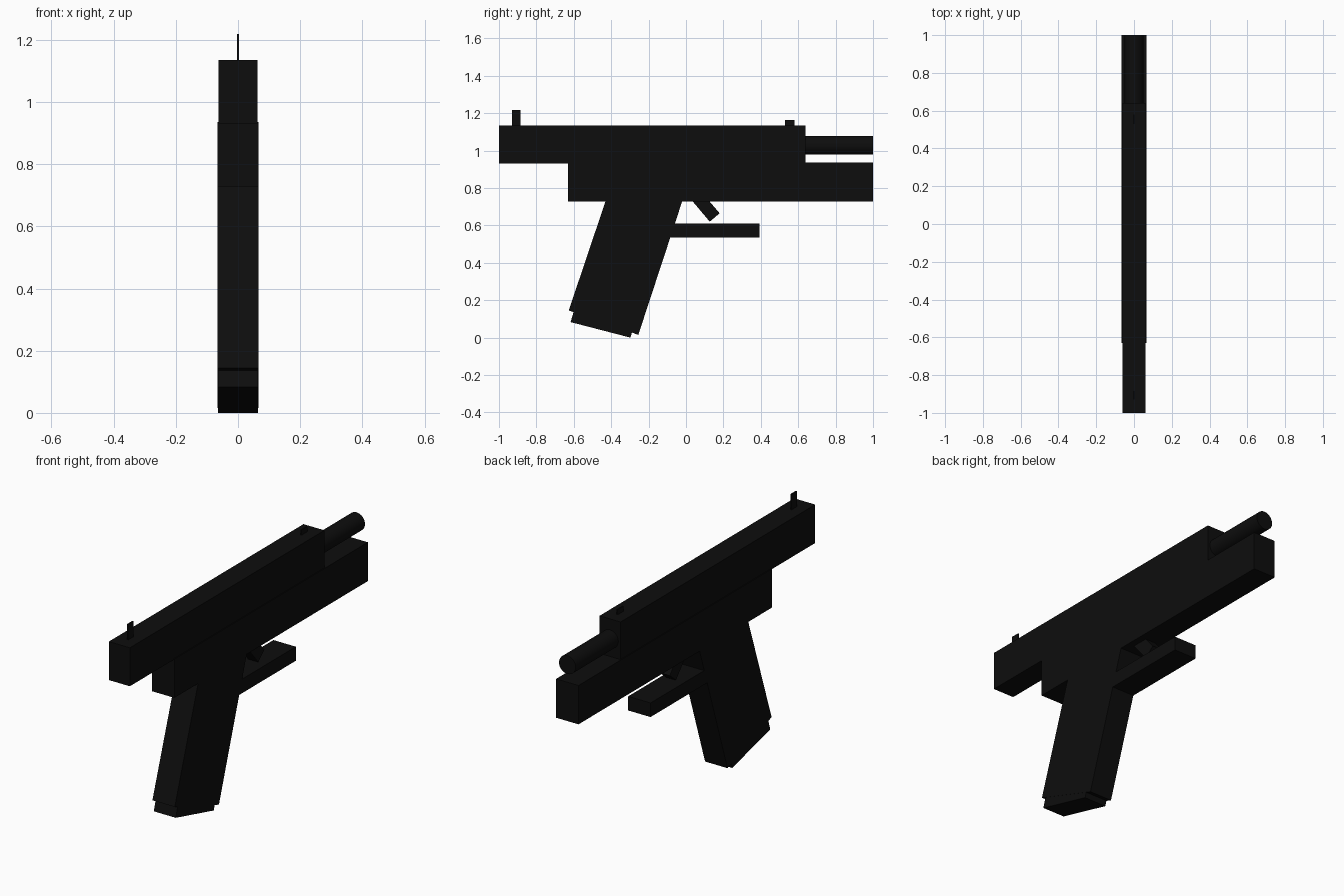
import bpy, bmesh, math

cube = bpy.data.objects.get("Cube")
if cube:
    bpy.data.objects.remove(cube, do_unlink=True)

# Single near-black finish
black = bpy.data.materials.new("matte_black")
black.use_nodes = True
colour = (0.004, 0.004, 0.004, 1)
black.diffuse_color = colour
black.node_tree.nodes["Principled BSDF"].inputs["Base Color"].default_value = colour


def plate(name, profile, half_width):
    """Extrude a (y, z) side profile symmetrically across x."""
    bm = bmesh.new()
    face = bm.faces.new([bm.verts.new((-half_width, y, z)) for y, z in profile])
    out = bmesh.ops.extrude_face_region(bm, geom=[face])
    moved = [v for v in out["geom"] if isinstance(v, bmesh.types.BMVert)]
    bmesh.ops.translate(bm, verts=moved, vec=(2 * half_width, 0, 0))
    bmesh.ops.recalc_face_normals(bm, faces=bm.faces)
    mesh = bpy.data.meshes.new(name)
    bm.to_mesh(mesh)
    bm.free()
    mesh.materials.append(black)
    obj = bpy.data.objects.new(name, mesh)
    bpy.context.collection.objects.link(obj)
    return obj


def box(name, y0, y1, z0, z1, half_width):
    return plate(name, [(y0, z0), (y1, z0), (y1, z1), (y0, z1)], half_width)


# Upper and lower body
box("slide", -1, 0.64, 0.93, 1.135, 0.062)
box("frame", -0.63, 1, 0.728, 0.935, 0.066)

# Slanted grip with the magazine base poking out below
plate("grip", [(-0.43, 0.73), (-0.02, 0.73), (-0.255, 0.015), (-0.627, 0.145)], 0.066)
plate("magazine_base", [(-0.60, 0.14), (-0.617, 0.083), (-0.297, 0.0), (-0.28, 0.06)], 0.065)

# Trigger and its guard bar
plate("trigger", [(0.03, 0.735), (0.127, 0.62), (0.18, 0.665), (0.12, 0.735)], 0.03)
plate("trigger_guard", [(-0.085, 0.535), (0.393, 0.535), (0.393, 0.61), (-0.06, 0.61)], 0.066)

# Thin blade sights
box("rear_sight", -0.93, -0.885, 1.13, 1.218, 0.003)
box("front_sight", 0.53, 0.58, 1.13, 1.163, 0.003)

# Round barrel
bpy.ops.mesh.primitive_cylinder_add(vertices=32, radius=0.049, depth=0.38,
                                    location=(0, 0.81, 1.028),
                                    rotation=(math.pi / 2, 0, 0))
barrel = bpy.context.object
barrel.name = "barrel"
barrel.data.materials.append(black)
bpy.ops.object.shade_smooth_by_angle()
